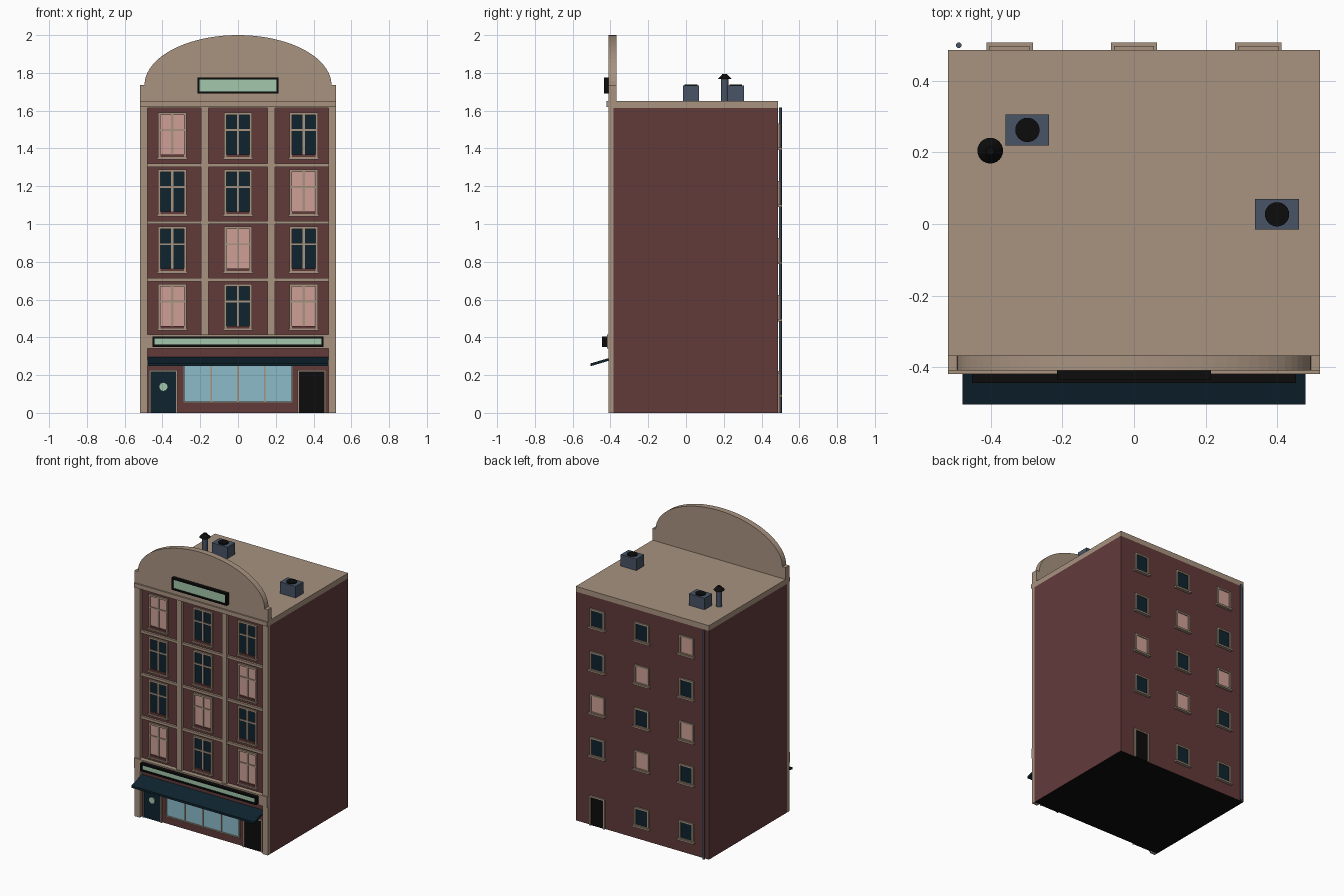
import bpy, bmesh, math
from mathutils import Matrix, Vector

cube = bpy.data.objects.get("Cube")
if cube:
    bpy.data.objects.remove(cube, do_unlink=True)


def material(name, rgb):
    m = bpy.data.materials.new(name)
    m.use_nodes = True
    col = [(c / 255 / 12.92 if c < 11 else ((c / 255 + 0.055) / 1.055) ** 2.4) for c in rgb] + [1]
    m.diffuse_color = col
    m.node_tree.nodes["Principled BSDF"].inputs["Base Color"].default_value = col
    return m


brick = material("brick red", (98, 58, 58))
stone = material("beige stone", (168, 147, 128))
lit = material("lit pink glass", (207, 160, 150))
navy = material("dark navy", (14, 35, 47))
blue = material("shop blue glass", (140, 187, 202))
green = material("pale green", (163, 199, 172))
slate = material("slate grey", (72, 84, 102))
black = material("black", (12, 12, 12))


def finish(name, bm, mat):
    bmesh.ops.recalc_face_normals(bm, faces=bm.faces)
    me = bpy.data.meshes.new(name)
    bm.to_mesh(me)
    bm.free()
    me.materials.append(mat)
    ob = bpy.data.objects.new(name, me)
    bpy.context.collection.objects.link(ob)
    return ob


def boxes(name, mat, *parts):
    """One object from boxes given as (x0, x1, y0, y1, z0, z1)."""
    bm = bmesh.new()
    for x0, x1, y0, y1, z0, z1 in parts:
        mtx = Matrix.Translation(((x0 + x1) / 2, (y0 + y1) / 2, (z0 + z1) / 2))
        mtx = mtx @ Matrix.Diagonal((x1 - x0, y1 - y0, z1 - z0, 1))
        bmesh.ops.create_cube(bm, size=1, matrix=mtx)
    return finish(name, bm, mat)


def tube(name, mat, loc, r1, r2, depth, axis="Z", sides=24):
    bm = bmesh.new()
    rot = Matrix.Rotation(math.pi / 2, 4, "X") if axis == "Y" else Matrix()
    bmesh.ops.create_cone(bm, cap_ends=True, segments=sides, radius1=r1, radius2=r2,
                          depth=depth, matrix=Matrix.Translation(loc) @ rot)
    return finish(name, bm, mat)


def extrude(name, mat, points, offset):
    """Closed outline of 3D points pushed along an offset."""
    bm = bmesh.new()
    face = bm.faces.new([bm.verts.new(p) for p in points])
    new = bmesh.ops.extrude_face_region(bm, geom=[face])["geom"]
    verts = [v for v in new if isinstance(v, bmesh.types.BMVert)]
    bmesh.ops.translate(bm, verts=verts, vec=Vector(offset))
    return finish(name, bm, mat)


def frame(x0, x1, z0, z1, t, y0, y1):
    """Four bars just inside a rectangle."""
    return [(x0, x0 + t, y0, y1, z0, z1), (x1 - t, x1, y0, y1, z0, z1),
            (x0 + t, x1 - t, y0, y1, z0, z0 + t), (x0 + t, x1 - t, y0, y1, z1 - t, z1)]


W, FACE, WALL, BACK = 0.52, -0.41, -0.385, 0.487
COLS = (-0.348, 0, 0.348)
FLOORS = (0.435, 0.738, 1.04, 1.342)

# Main block with dark underside, roof slab and cornice
body = boxes("brick_body", brick, (-W, W, WALL, BACK, 0, 1.615))
body.data.materials.append(black)
for p in body.data.polygons:
    if p.normal.z < -0.5:
        p.material_index = 1
boxes("roof_slab", stone, (-W, W, FACE, BACK, 1.615, 1.652))
boxes("cornice", stone, (-W, W, -0.42, FACE, 1.62, 1.65))

# Arched parapet with small shoulders
arch = [(0.495 * math.cos(math.pi * i / 40), FACE, 1.735 + 0.265 * math.sin(math.pi * i / 40))
        for i in range(41)]
outline = [(-W, FACE, 1.65), (W, FACE, 1.65), (W, FACE, 1.735)] + arch + [(-W, FACE, 1.735)]
extrude("arched_parapet", stone, outline, (0, 0.042, 0))

# Stone grid on the front
boxes("outer_pilasters", stone, *[(min(s * W, s * 0.48), max(s * W, s * 0.48), FACE, WALL, 0, 1.615)
                                  for s in (-1, 1)])
boxes("inner_pilasters", stone, *[(x - 0.019, x + 0.019, -0.405, WALL, 0.41, 1.615)
                                  for x in (-0.176, 0.176)])
boxes("floor_bands", stone, *[(-0.48, 0.48, -0.4, WALL, z - 0.009, z + 0.009)
                              for z in (0.705, 1.008, 1.31)])
boxes("shop_band", stone, (-W, W, -0.417, WALL, 0.342, 0.415))

# Front windows, some of them lit
LIT_FRONT = {(0, 0), (2, 0), (1, 1), (2, 2), (0, 3)}
for r, z in enumerate(FLOORS):
    for c, x in enumerate(COLS):
        tag = f"front_window_{r}_{c}"
        a, b, top = x - 0.075, x + 0.075, z + 0.248
        boxes(tag + "_glass", lit if (c, r) in LIT_FRONT else navy,
              (a + 0.005, b - 0.005, -0.389, WALL, z + 0.01, top - 0.005))
        bars = frame(a, b, z + 0.008, top, 0.013, -0.397, WALL)
        bars += [(x - 0.006, x + 0.006, -0.394, WALL, z + 0.02, top - 0.01),
                 (a + 0.01, b - 0.01, -0.394, WALL, z + 0.15, z + 0.16),
                 (x - 0.08, x + 0.08, -0.403, WALL, z, z + 0.01)]
        boxes(tag + "_frame", stone, *bars)
        boxes(tag + "_rail", brick, (a + 0.013, b - 0.013, -0.4, WALL, z + 0.013, z + 0.026))

# Back windows and back door
LIT_BACK = {(0, 4), (1, 3), (0, 2), (2, 2), (1, 1)}
for r, z in enumerate((0.085, 0.485, 0.787, 1.09, 1.393)):
    for c, x in enumerate(COLS):
        if (c, r) == (2, 0):
            continue
        tag = f"back_window_{r}_{c}"
        a, b = x - 0.056, x + 0.056
        boxes(tag + "_glass", lit if (c, r) in LIT_BACK else navy,
              (a + 0.005, b - 0.005, BACK, 0.491, z + 0.01, z + 0.13))
        boxes(tag + "_frame", stone, *frame(a, b, z + 0.005, z + 0.138, 0.011, BACK, 0.498),
              (x - 0.065, x + 0.065, BACK, 0.508, z, z + 0.012))
boxes("back_door", black, (0.298, 0.398, BACK, 0.491, 0, 0.2))
boxes("back_door_frame", stone, (0.288, 0.299, BACK, 0.498, 0, 0.21),
      (0.397, 0.408, BACK, 0.498, 0, 0.21), (0.299, 0.397, BACK, 0.498, 0.2, 0.21))

# Shop front window
boxes("shop_glass", blue, (-0.285, 0.285, -0.389, WALL, 0.06, 0.25))
boxes("shop_window_frame", stone, *frame(-0.29, 0.29, 0.052, 0.255, 0.008, -0.397, WALL),
      *[(x - 0.004, x + 0.004, -0.394, WALL, 0.06, 0.25) for x in (-0.142, 0, 0.142)])

# Front doors
for name, mat, x in (("navy_door", navy, -0.395), ("black_door", black, 0.39)):
    boxes(name, mat, (x - 0.068, x + 0.068, -0.391, WALL, 0, 0.22))
    boxes(name + "_frame", stone, (x - 0.075, x - 0.067, -0.397, WALL, 0, 0.228),
          (x + 0.067, x + 0.075, -0.397, WALL, 0, 0.228),
          (x - 0.067, x + 0.067, -0.397, WALL, 0.22, 0.228))
tube("door_wreath", green, (-0.395, -0.393, 0.138), 0.022, 0.022, 0.008, "Y", 10)

# Sloping awning
extrude("awning", navy, [(-0.48, -0.385, 0.297), (-0.48, -0.505, 0.262),
                         (-0.48, -0.505, 0.247), (-0.48, -0.385, 0.283)], (0.96, 0, 0))

# Blank signs: black frame around a green panel
for name, x, z0, z1, y in (("upper_sign", 0.215, 1.69, 1.775, -0.435),
                           ("shop_sign", 0.453, 0.35, 0.405, -0.445)):
    boxes(name + "_frame", black, *frame(-x, x, z0, z1, 0.011, y, FACE))
    boxes(name + "_panel", green, (-x + 0.011, x - 0.011, y + 0.008, FACE, z0 + 0.011, z1 - 0.011))

# Roof vents
for i, (x, y) in enumerate(((-0.298, 0.263), (0.4, 0.027))):
    boxes(f"roof_vent_{i}", slate, (x - 0.061, x + 0.061, y - 0.043, y + 0.043, 1.65, 1.733))
    tube(f"roof_vent_fan_{i}", black, (x, y, 1.735), 0.034, 0.034, 0.008)

# Capped flue and drainpipe
flue = tube("flue", slate, (-0.402, 0.205, 1.71), 0.019, 0.019, 0.125)
cap = tube("flue_cap", black, (-0.402, 0.205, 1.781), 0.036, 0.012, 0.026)
drain = tube("drainpipe", slate, (-0.49, 0.5, 0.808), 0.008, 0.008, 1.615, sides=12)
for ob in (flue, cap, drain):
    bpy.ops.object.select_all(action="DESELECT")
    ob.select_set(True)
    bpy.context.view_layer.objects.active = ob
    bpy.ops.object.shade_smooth_by_angle()
